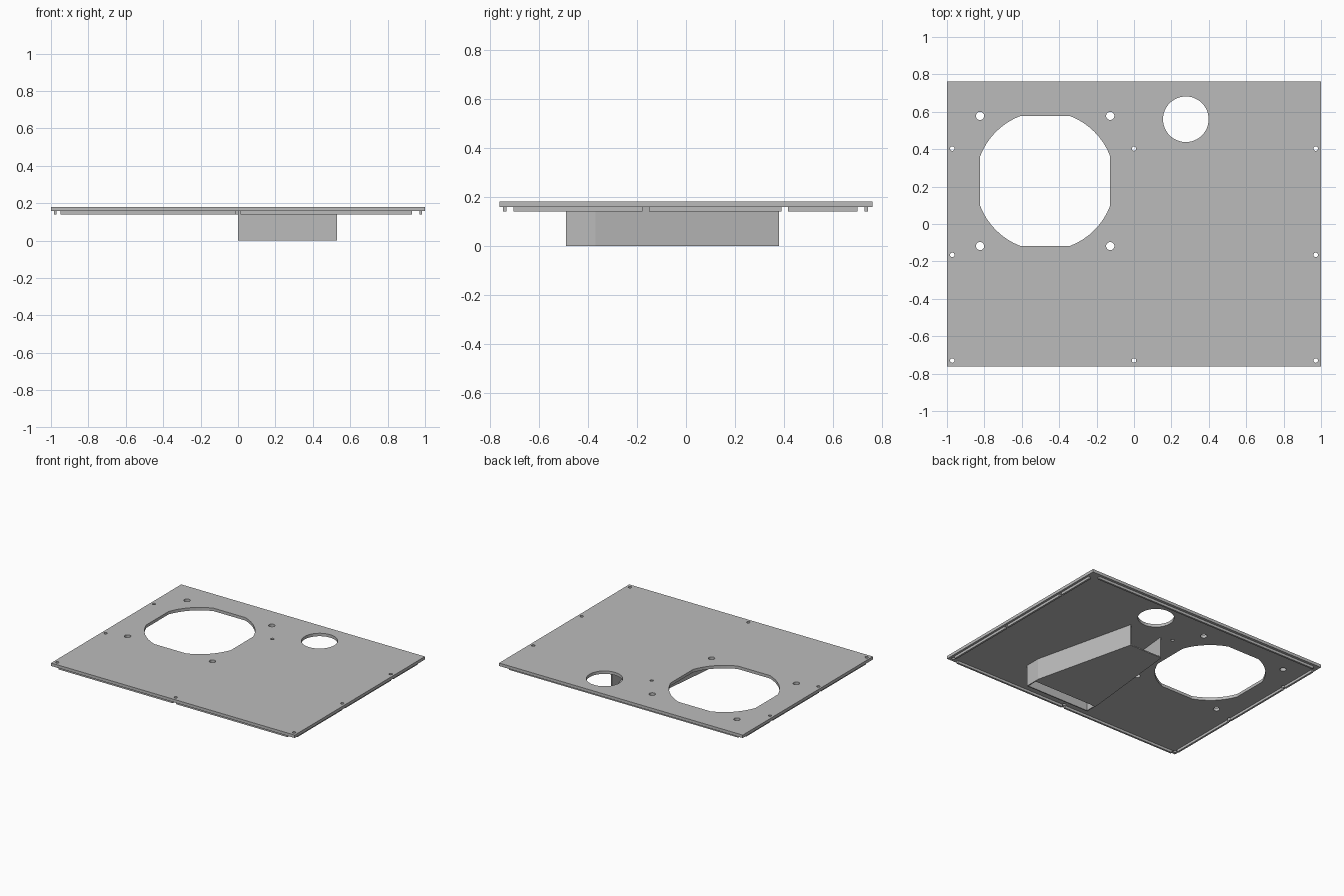
import bpy, bmesh, math

if "Cube" in bpy.data.objects:
    bpy.data.objects.remove(bpy.data.objects["Cube"], do_unlink=True)

grey = bpy.data.materials.new("plain grey")
grey.use_nodes = True
grey.diffuse_color = (0.5, 0.5, 0.5, 1)
grey.node_tree.nodes["Principled BSDF"].inputs["Base Color"].default_value = (0.5, 0.5, 0.5, 1)


def slab(name, loops, z0, z1):
    """Flat sheet from closed outlines (inner loops are holes), from z0 to z1."""
    curve = bpy.data.curves.new(name + "_outline", "CURVE")
    curve.dimensions = "2D"
    curve.fill_mode = "BOTH"
    curve.extrude = (z1 - z0) / 2
    for loop in loops:
        spline = curve.splines.new("POLY")
        spline.points.add(len(loop) - 1)
        for point, (x, y) in zip(spline.points, loop):
            point.co = (x, y, 0, 1)
        spline.use_cyclic_u = True
    temp = bpy.data.objects.new(name + "_temp", curve)
    bpy.context.collection.objects.link(temp)
    bpy.context.view_layer.update()
    mesh = bpy.data.meshes.new_from_object(temp.evaluated_get(bpy.context.evaluated_depsgraph_get()))
    bpy.data.objects.remove(temp, do_unlink=True)
    bpy.data.curves.remove(curve)

    bm = bmesh.new()
    bm.from_mesh(mesh)
    bmesh.ops.remove_doubles(bm, verts=bm.verts, dist=0.0001)
    bmesh.ops.translate(bm, verts=bm.verts, vec=(0, 0, (z0 + z1) / 2))
    bmesh.ops.recalc_face_normals(bm, faces=bm.faces)
    for face in bm.faces:
        face.smooth = False
    bm.to_mesh(mesh)
    bm.free()
    mesh.name = name
    mesh.materials.clear()
    mesh.materials.append(grey)
    obj = bpy.data.objects.new(name, mesh)
    bpy.context.collection.objects.link(obj)
    return obj


def rect(x0, x1, y0, y1):
    return [(x0, y0), (x1, y0), (x1, y1), (x0, y1)]


def circle(cx, cy, r, n=24):
    return [(cx + r * math.cos(math.tau * i / n), cy + r * math.sin(math.tau * i / n)) for i in range(n)]


def clipped_circle(cx, cy, r, half, steps=8):
    """Circle cut off by a square: four arcs joined by flats."""
    start = math.acos(half / r)
    sweep = math.pi / 2 - 2 * start
    angles = [q * math.pi / 2 + start + sweep * i / steps for q in range(4) for i in range(steps + 1)]
    return [(cx + r * math.cos(a), cy + r * math.sin(a)) for a in angles]


TOP, UNDER, RIB = 0.18, 0.158, 0.14

# Top plate with fan opening, round port and screw holes
fan_x, fan_y, fan_half = -0.475, 0.23, 0.348
holes = [clipped_circle(fan_x, fan_y, 0.372, fan_half), circle(0.277, 0.56, 0.122, 48)]
for sx in (-1, 1):
    for sy in (-1, 1):
        holes.append(circle(fan_x + sx * fan_half, fan_y + sy * fan_half, 0.022))
for x in (-0.972, 0, 0.972):
    for y in (0.403, -0.165, -0.73):
        if (x, y) != (0, -0.165):
            holes.append(circle(x, y, 0.012, 16))
slab("top_plate", [rect(-1, 1, -0.763, 0.763)] + holes, UNDER, TOP)


# Locating ribs under the rim, interrupted at the screw holes
def spans(start, end, breaks, gap=0.013):
    edges = [start]
    for b in breaks:
        edges += [b - gap, b + gap]
    edges.append(end)
    return list(zip(edges[::2], edges[1::2]))


for side, sx in (("right", -1), ("left", 1)):
    xs = sorted((sx * 0.97, sx * 0.984))
    slab(side + "_rib", [rect(*xs, a, b) for a, b in spans(-0.705, 0.70, (-0.165, 0.403))], RIB, UNDER)
slab("front_rib", [rect(a, b, -0.748, -0.734) for a, b in spans(-0.95, 0.93, (0,))], RIB, UNDER)
slab("back_rib", [rect(-0.95, 0.93, 0.73, 0.744)], RIB, UNDER)

# Tapered duct below the plate: open at the back, slot in the floor at the front
t = 0.008
outer = [(0.08, 0.38), (0, -0.37), (0, -0.49), (0.53, -0.49), (0.53, -0.37), (0.35, 0.38)]
inner = [(0.35 - t, 0.38), (0.53 - t, -0.37), (0.53 - t, -0.49 + t),
         (t, -0.49 + t), (t, -0.37), (0.08 + t, 0.38)]
slab("duct_walls", [outer + inner], 0, UNDER)
floor = [(0.08 + t, 0.38), (t, -0.37), (t, -0.405), (0.53 - t, -0.405), (0.53 - t, -0.37), (0.35 - t, 0.38)]
slab("duct_floor", [floor], 0, t)
